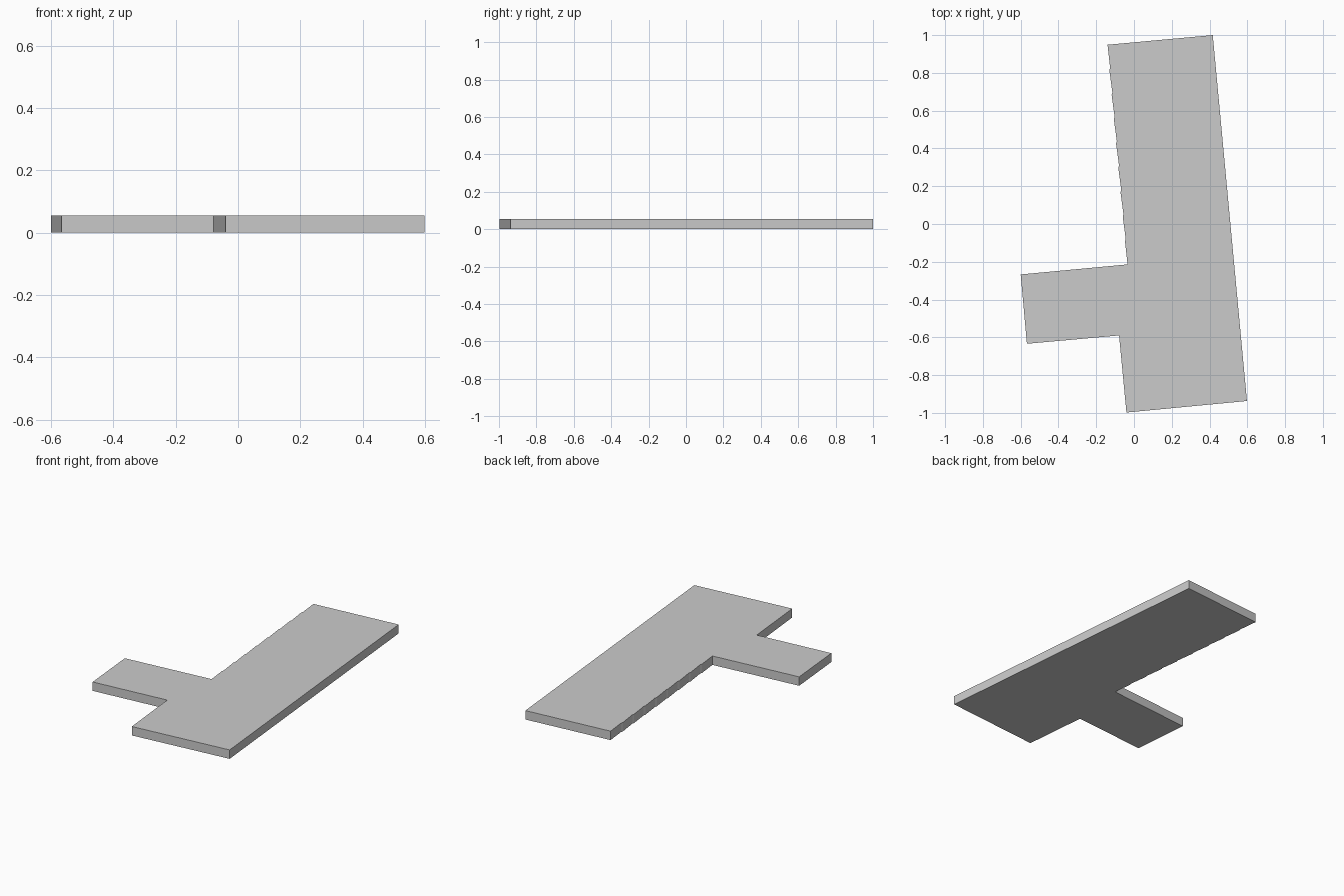
import bpy, bmesh
from mathutils import Vector

if "Cube" in bpy.data.objects:
    bpy.data.objects.remove(bpy.data.objects["Cube"])

HEIGHT = 0.056
STEPS = 9          # shallow notches along the long left edge
NOTCH = 0.005

# Outline of the slab, counter-clockwise from the front left corner
outline = [Vector(p) for p in (
    (-0.04, -0.998), (0.598, -0.937), (0.417, 1.0), (-0.14, 0.949),
    (-0.034, -0.214), (-0.6, -0.267), (-0.567, -0.634), (-0.079, -0.59))]

# Faintly stepped edge between the back left corner and the side arm
start, end = outline[3], outline[4]
along = (end - start).normalized()
inward = Vector((-along.y, along.x))
stepped = []
for i in range(1, STEPS):
    p = start.lerp(end, i / STEPS)
    stepped += [p - along * 0.006 + inward * NOTCH / 2,
                p + along * 0.006 - inward * NOTCH / 2]
outline[4:4] = stepped

# T-shaped slab
bm = bmesh.new()
base = bm.faces.new([bm.verts.new((p.x, p.y, 0)) for p in outline])
top = bmesh.ops.extrude_face_region(bm, geom=[base], use_keep_orig=True)
verts = [g for g in top["geom"] if isinstance(g, bmesh.types.BMVert)]
bmesh.ops.translate(bm, verts=verts, vec=(0, 0, HEIGHT))
bmesh.ops.recalc_face_normals(bm, faces=bm.faces[:])
mesh = bpy.data.meshes.new("floor_slab")
bm.to_mesh(mesh)
bm.free()
bpy.context.collection.objects.link(bpy.data.objects.new("floor_slab", mesh))
